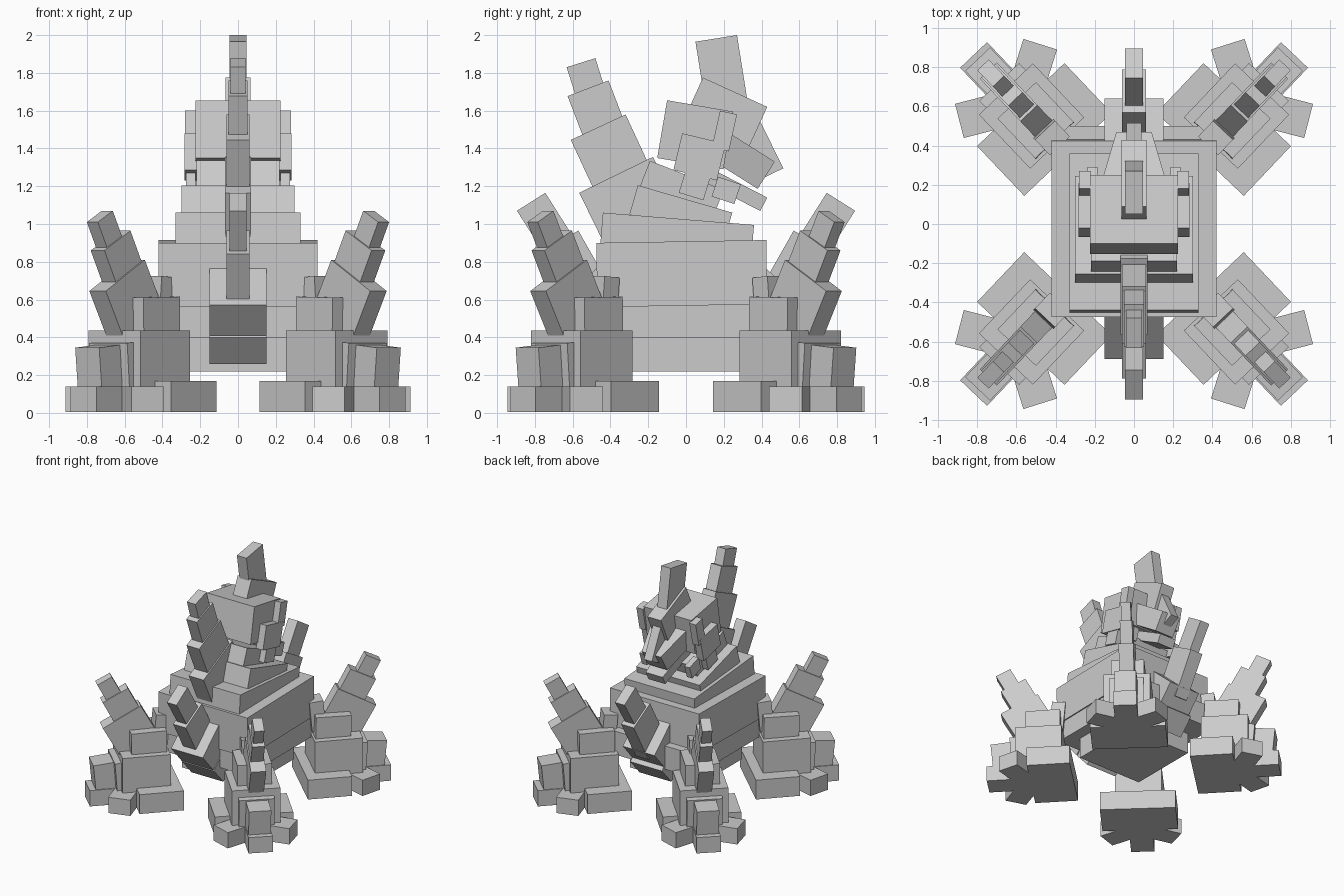
import bpy
import bmesh
from math import radians, cos, sin
from mathutils import Vector

cube = bpy.data.objects.get("Cube")
if cube:
    bpy.data.objects.remove(cube, do_unlink=True)

stone = bpy.data.materials.new("stone grey")
stone.use_nodes = True
GREY = (0.6, 0.6, 0.6, 1)
stone.diffuse_color = GREY
stone.node_tree.nodes["Principled BSDF"].inputs["Base Color"].default_value = GREY


def block(name, p, q, length, width, heading=90, origin=(0, 0), end_width=None):
    """Block standing in a vertical plane: top edge p-q as (distance, height),
    extruded downwards by length, and widened across the plane."""
    p, q = Vector(p), Vector(q)
    along = (q - p).normalized()
    down = Vector((along.y, -along.x)) * length
    a = radians(heading)
    ahead = Vector((cos(a), sin(a), 0))
    across = Vector((-sin(a), cos(a), 0))
    base = Vector((origin[0], origin[1], 0))
    widths = (width, end_width or width)
    bm = bmesh.new()
    rings = []
    for side in (-0.5, 0.5):
        ring = []
        for point, w in ((p, widths[0]), (q, widths[1]),
                         (q + down, widths[1]), (p + down, widths[0])):
            ring.append(bm.verts.new(base + ahead * point.x + across * side * w
                                     + Vector((0, 0, point.y))))
        rings.append(ring)
    a_ring, b_ring = rings
    bm.faces.new(a_ring)
    bm.faces.new(b_ring[::-1])
    for i in range(4):
        j = (i + 1) % 4
        bm.faces.new((a_ring[i], b_ring[i], b_ring[j], a_ring[j]))
    bmesh.ops.recalc_face_normals(bm, faces=bm.faces)
    mesh = bpy.data.meshes.new(name)
    bm.to_mesh(mesh)
    bm.free()
    mesh.materials.append(stone)
    obj = bpy.data.objects.new(name, mesh)
    bpy.context.collection.objects.link(obj)
    return obj


# Body: stacked, increasingly tilted slabs
block("underbelly", (-0.31, 0.45), (0.31, 0.45), 0.23, 0.62)
block("belly", (-0.46, 0.6), (0.5, 0.6), 0.2, 0.82)
block("torso", (-0.475, 0.9), (0.425, 0.915), 0.34, 0.84)
block("shoulders", (-0.44, 1.06), (0.36, 0.995), 0.17, 0.66)
block("collar", (-0.255, 1.205), (0.245, 1.06), 0.16, 0.6)
block("neck", (-0.19, 1.335), (0.2, 1.18), 0.18, 0.44)

# Head, snout and jaw
block("head", (-0.1, 1.655), (0.25, 1.595), 0.31, 0.45)
block("snout", (0.2, 1.5), (0.47, 1.33), 0.17, 0.34, end_width=0.18)
block("jaw", (0.1, 1.31), (0.43, 1.14), 0.08, 0.22, end_width=0.16)

# Cheek plates on both sides of the head
for side, x in (("left", 0.25), ("right", -0.25)):
    block(side + "_cheek", (-0.02, 1.48), (0.21, 1.425), 0.2, 0.065, origin=(x, 0))
    block(side + "_brow", (0.18, 1.6), (0.27, 1.58), 0.2, 0.06, origin=(x, 0))
    block(side + "_back_tusk", (0.0, 1.29), (0.13, 1.25), 0.13, 0.05, origin=(x, 0))
    block(side + "_front_tusk", (0.17, 1.25), (0.29, 1.21), 0.11, 0.05,
          origin=(x * 0.85, 0))

# Crest over the head
block("crest_tip", (0.05, 1.965), (0.27, 2.0), 0.4, 0.09)
block("crest_middle", (0.09, 1.775), (0.43, 1.62), 0.25, 0.13)
block("crest_front", (0.395, 1.54), (0.515, 1.295), 0.18, 0.075)

# Spine leaning away from the head
block("spine_tip", (-0.632, 1.83), (-0.48, 1.878), 0.25, 0.08)
block("spine_upper", (-0.627, 1.677), (-0.41, 1.76), 0.26, 0.1)
block("spine_middle", (-0.61, 1.445), (-0.32, 1.58), 0.34, 0.12)
block("spine_base", (-0.565, 1.165), (-0.175, 1.355), 0.32, 0.14)

# Spiked growths at both ends of the body
for end, heading, reach in (("front", -90, 0), ("back", 90, -0.05)):
    block(end + "_growth_foot", (0.3, 0.62), (0.54, 0.4), 0.19, 0.3, heading)
    block(end + "_growth_base", (0.44 + reach, 0.795), (0.69 + reach, 0.57),
          0.215, 0.3, heading)
    block(end + "_growth_middle", (0.57, 0.965), (0.79, 0.84), 0.4, 0.12, heading)
    block(end + "_growth_tip", (0.745, 1.165), (0.895, 1.07), 0.3, 0.09, heading)

# Four legs set on the diagonals
LEGS = {"front_left": -46.5, "front_right": 226.5,
        "back_left": 46.5, "back_right": 133.5}
for leg, h in LEGS.items():
    block(leg + "_foot", (0.49, 0.17), (0.84, 0.17), 0.165, 0.615, h)
    block(leg + "_shin", (0.57, 0.435), (0.95, 0.435), 0.4, 0.38, h)
    block(leg + "_shin_plate", (0.8, 0.385), (1.0, 0.37), 0.28, 0.28, h)
    block(leg + "_middle_toe", (0.8, 0.14), (1.19, 0.14), 0.135, 0.19, h)
    block(leg + "_claw", (1.0, 0.36), (1.16, 0.345), 0.22, 0.175, h)
    block(leg + "_knee", (0.59, 0.615), (0.87, 0.61), 0.2, 0.27, h)
    block(leg + "_knee_knob", (0.55, 0.715), (0.66, 0.725), 0.25, 0.14, h)
    # Outer toes splayed well to the sides
    a = radians(h)
    for side, s in (("left", 1), ("right", -1)):
        start = (0.85 * cos(a) - s * 0.022 * sin(a),
                 0.85 * sin(a) + s * 0.022 * cos(a))
        block(f"{leg}_{side}_toe", (0, 0.14), (0.3, 0.14), 0.135, 0.18,
              h + s * 61, start)
    # Spike leaning outwards from the knee
    block(leg + "_spike_base", (0.78, 0.81), (1.08, 0.645), 0.36, 0.12, h)
    block(leg + "_spike_middle", (0.88, 0.965), (1.08, 0.86), 0.26, 0.1, h)
    block(leg + "_spike_tip", (1.005, 1.07), (1.12, 1.01), 0.24, 0.08, h)
